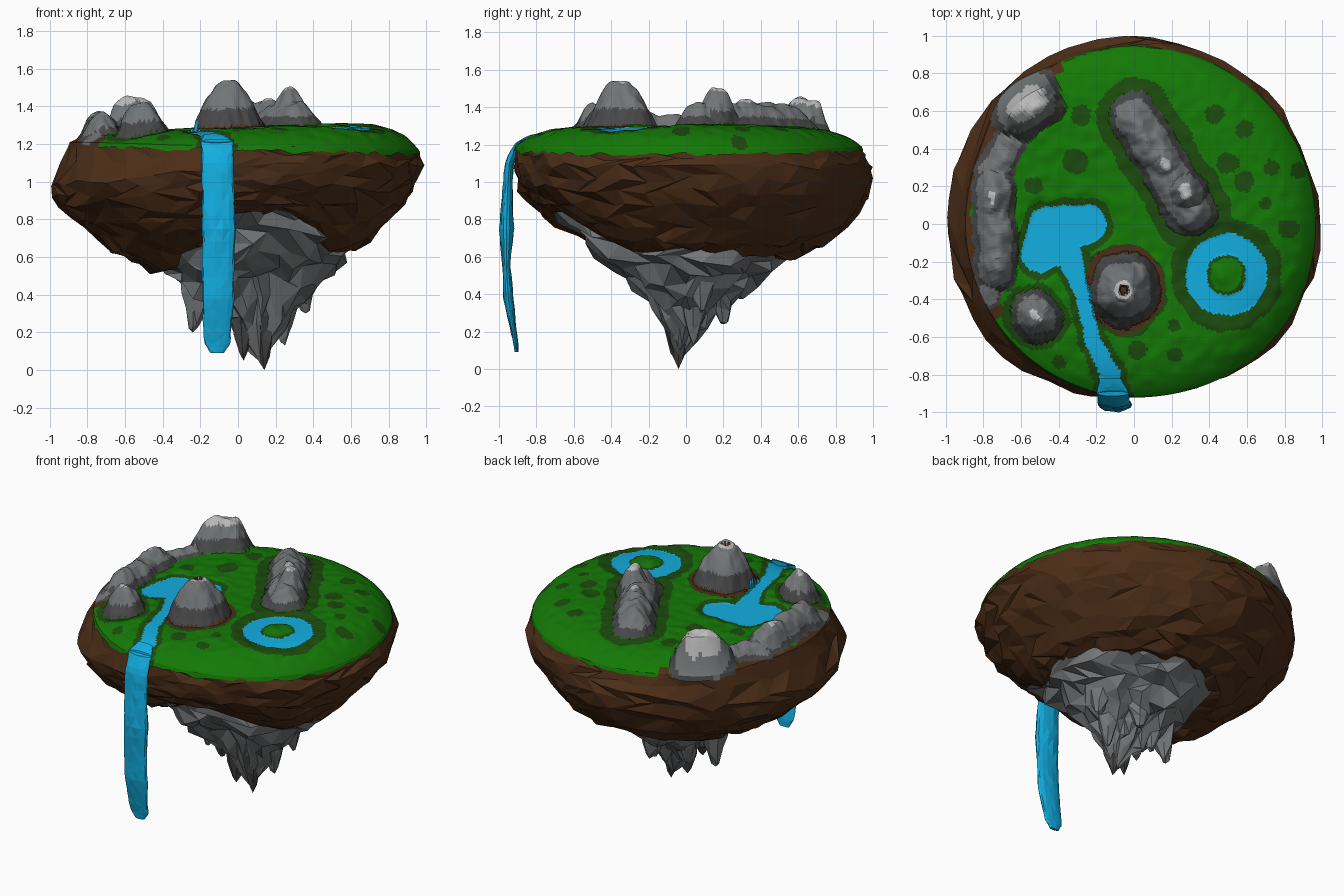
import bpy, math, random
from mathutils import Vector, noise

if "Cube" in bpy.data.objects:
    bpy.data.objects.remove(bpy.data.objects["Cube"])
random.seed(7)

COLORS = {"grass": (.007, .19, .002), "dark_grass": (.011, .07, .004), "water": (.006, .42, .75),
          "dirt": (.072, .027, .009), "rock_dark": (.065, .065, .067), "rock_mid": (.17, .18, .185),
          "rock_light": (.5, .5, .5)}
MATS = {}
for n, c in COLORS.items():
    MATS[n] = bpy.data.materials.new(n)
    MATS[n].diffuse_color = (*c, 1)


def add_mesh(name, verts, faces, mat):
    # keep only the vertices the faces use
    remap, vs, fs = {}, [], []
    for f in faces:
        for i in f:
            if i not in remap:
                remap[i] = len(vs)
                vs.append(verts[i])
        fs.append([remap[i] for i in f])
    me = bpy.data.meshes.new(name)
    me.from_pydata(vs, [], fs)
    me.materials.append(MATS[mat])
    ob = bpy.data.objects.new(name, me)
    bpy.context.collection.objects.link(ob)
    return ob


def loft(name, rings, mat, tip=None):
    n = len(rings[0])
    verts = [p for r in rings for p in r]
    faces = []
    for j in range(len(rings) - 1):
        for i in range(n):
            a, b = j * n + i, j * n + (i + 1) % n
            c, d = a + n, b + n
            faces += [(a, c, d), (a, d, b)] if random.random() < .5 else [(a, c, b), (b, c, d)]
    last = (len(rings) - 1) * n
    if tip:
        verts.append(tip)
        faces += [(last + i, len(verts) - 1, last + (i + 1) % n) for i in range(n)]
    else:
        faces.append([last + i for i in range(n)])
    faces.append(list(range(n))[::-1])
    return add_mesh(name, verts, faces, mat)


def lerp_profile(p, t):
    k = min(int(t * (len(p) - 1)), len(p) - 2)
    f = t * (len(p) - 1) - k
    return [p[k][i] * (1 - f) + p[k + 1][i] * f for i in range(len(p[0]))]


def section(profiles, th, t):
    # blend the east / north / west / south profiles (radius, height) around the island
    bump = .06 * math.exp(-((th % 6.2832 - 2.33) / .22) ** 2) * max(0, 1 - t * 6)
    s = min(0, math.sin(th))
    th -= .3 * s ** 4 * min(1, t * 2)
    c, s = math.cos(th), math.sin(th)
    ws = s * s if s > 0 else s ** 4
    a = lerp_profile(profiles["E" if c > 0 else "W"], t)
    b = lerp_profile(profiles["N" if s > 0 else "S"], t)
    return a[0] * (1 - ws) + b[0] * ws + bump, a[1] * (1 - ws) + b[1] * ws


def wob(x, y, f, seed=0):
    return noise.noise(Vector((x * f, y * f, seed)))


# dirt body
BODY = {"E": [(.955, 1.17), (1.0, 1.09), (.94, .95), (.83, .81), (.71, .69), (.58, .62), (.3, .66)],
        "N": [(.935, 1.19), (1.01, 1.08), (.98, .93), (.88, .77), (.75, .66), (.6, .59), (.3, .62)],
        "W": [(.89, 1.21), (1.01, .98), (.96, .87), (.83, .76), (.69, .64), (.47, .53), (.25, .54)],
        "S": [(.91, 1.19), (.93, 1.1), (.91, 1.0), (.83, .93), (.74, .87), (.6, .84), (.3, .8)]}
SEG, ROWS = 46, 13
rings = []
for j in range(ROWS):
    ring = []
    for i in range(SEG):
        th = 2 * math.pi * (i + (j % 2) * .5) / SEG
        k = 0 if j == 0 else 1
        th += k * random.uniform(-.04, .04)
        r, z = section(BODY, th, j / (ROWS - 1))
        r = min(r * (1 - k * random.uniform(-.006, .028)), 1.0)
        z += k * random.uniform(-.022, .022)
        ring.append((r * math.cos(th), r * math.sin(th), z))
    rings.append(ring)
loft("dirt_body", rings, "dirt")

# hanging rock core
ROCK = {"E": [(.62, .72), (.54, .6), (.39, .47), (.21, .32), (.09, .17)],
        "N": [(.62, .66), (.48, .52), (.33, .41), (.17, .3), (.09, .18)],
        "W": [(.47, .6), (.4, .5), (.32, .4), (.2, .3), (.1, .18)],
        "S": [(.73, .91), (.61, .78), (.43, .63), (.22, .53), (.11, .3)]}
rings = []
for j in range(9):
    t, ring = j / 8, []
    for i in range(26):
        th = 2 * math.pi * (i + (j % 2) * .5) / 26 + random.uniform(-.06, .06)
        r, z = section(ROCK, th, t)
        r *= random.uniform(.88, 1.08)
        z += random.uniform(-.04, .04)
        ring.append((.09 * t + .02 + r * math.cos(th), -.02 + r * math.sin(th), z))
    rings.append(ring)
loft("hanging_rock", rings, "rock_mid", (.12, -.04, .04))

# stalactite spikes: tip x, y, z, radius, top height
for n, (x, y, z, r, top) in enumerate([(-.24, .02, .2, .12, .55), (.03, -.06, .05, .12, .5), (.14, -.04, .0, .12, .45),
                                       (.25, .04, .13, .11, .5), (.36, .08, .3, .12, .58), (.12, .2, .24, .12, .5),
                                       (-.08, .08, .2, .12, .5), (-.08, -.07, .2, .11, .5)]):
    rings = []
    for f in (1, .65, .35, .12):
        rr = r * f ** .7
        rings.append([(x + (.05 - x) * .15 * f + rr * random.uniform(.8, 1.15) * math.cos(a * math.pi / 3.5),
                       y - y * .15 * f + rr * random.uniform(.8, 1.15) * math.sin(a * math.pi / 3.5),
                       z + (top - z) * f + random.uniform(-.03, .03)) for a in range(7)])
    loft("rock_spike_%d" % n, rings, "rock_dark" if n in (1, 2, 7) else "rock_mid", (x, y, z))

# terrain features: segment start, end, radius, height, light-cap limit
PEAKS = [(-.05, -.37, -.05, -.33, .19, .255, 2),
         (.0, .57, .31, .06, .135, .12, 2), (.28, .15, .27, .18, .12, .20, .94), (.06, .44, .1, .37, .12, .135, 2),
         (.16, .32, .17, .3, .12, .14, .95),
         (-.53, -.48, -.51, -.50, .13, .17, .93),
         (-.60, .61, -.54, .66, .18, .2, .8), (-.67, .42, -.76, .25, .1, .05, 2),
         (-.75, .2, -.73, -.25, .12, .1, 2), (-.75, .16, -.75, .1, .11, .12, .99), (-.73, -.2, -.73, -.22, .12, .12, 2),
         (-.76, -.3, -.78, -.38, .07, .03, 2)]
STREAM = [(-.46, -.01, .1), (-.25, .0, .105), (-.37, -.02, .12), (-.5, -.16, .1), (-.36, -.13, .07),
          (-.27, -.38, .04), (-.22, -.62, .04), (-.13, -.8, .055), (-.11, -.95, .08)]
LINKS = [(0, 2), (2, 1), (0, 3), (3, 4), (2, 4), (4, 5), (5, 6), (6, 7), (7, 8)]
SPOTS = [(-.28, .57, .05), (-.32, .33, .07), (-.53, .2, .05), (.43, .58, .05), (.59, .5, .05), (.5, .32, .06),
         (.58, .23, .05), (.73, .3, .04), (.87, .28, .04), (.7, .1, .035), (.82, -.02, .055), (-.4, -.73, .04),
         (.02, -.67, .05), (.22, -.69, .035), (.21, -.54, .035)]


def seg_dist(x, y, ax, ay, bx, by):
    dx, dy = bx - ax, by - ay
    t = max(0, min(1, ((x - ax) * dx + (y - ay) * dy) / (dx * dx + dy * dy)))
    return math.hypot(x - ax - t * dx, y - ay - t * dy), t


def terrain(x, y):
    """height above the ground and zone at a point"""
    w = .018 * wob(x, y, 9) + .008 * wob(x, y, 25, 3)
    # water distance (negative inside)
    sd = 9
    for a, b in LINKS:
        p, q = STREAM[a], STREAM[b]
        d, t = seg_dist(x, y, p[0], p[1], q[0], q[1])
        sd = min(sd, d - p[2] * (1 - t) - q[2] * t)
    moat = math.hypot(x - .49, (y + .27) * .98)
    sd_moat = abs(moat - .16) - .055
    water = min(sd, sd_moat) + w * .5
    # peaks
    best, frac, cap, edge = 0, 0, 2, 9
    for k, (ax, ay, bx, by, r, h, c) in enumerate(PEAKS):
        d = seg_dist(x, y, ax, ay, bx, by)[0] + w * 1.2
        if k < 6:
            edge = min(edge, d - r - (.07 if k in (1, 2, 3, 4) else .035))
        q = d / r
        f = (1 - q * q) ** 1.3 if 0 <= q < 1 else (1 if q < 0 else 0)
        if f * h > best:
            best, frac, cap = f * h, f, c
    volcano = math.hypot(x + .055, y + .35)
    basin = -.016 * max(0, min(1, (.06 - water) / .07))
    if water < 0 and best < .03:
        return basin, "water"
    if volcano < .06:
        return (min(best, .25) - (.03 if volcano < .024 else 0),
                "dirt" if volcano < .026 else "rock_light" if volcano < .05 else "rock_mid")
    if frac > .04:
        best += .02 * wob(x, y, 16, 5) * frac
        return best, "rock_light" if frac > cap else "rock_mid" if frac > .4 else "rock_dark"
    if math.hypot((x + .05) * 1.1, y + .34) + w < .235:
        return 0, "dirt"
    dark = edge < 0 or sd + w < .035 or sd_moat + w < (.08 if moat > .16 else .018)
    dark = dark or any(math.hypot(x - a, y - b) + w < r for a, b, r in SPOTS)
    return basin + .008 * wob(x, y, 14, 8), "dark_grass" if dark else "grass"


# terrain surface, split into one object per zone
NR, NT = 100, 280
verts, groups = [], {}


def point(rho, th):
    r, ze = section(BODY, th, 0)
    r += .004
    x, y = r * rho * math.cos(th), r * rho * math.sin(th)
    top = 1.29 + .035 * x
    return x, y, top - (top - ze) * rho ** 8


for j in range(NR + 2):
    for i in range(NT):
        th = 2 * math.pi * i / NT
        rho = (min(j, NR) + .1) / (NR + .1)
        x, y, z = point(rho, th)
        z += terrain(x, y)[0] * min(1, (1 - rho) / .09)
        if j > NR:
            x, y = x * 1.008, y * 1.008
            z = point(1, th)[2] - .025 + .02 * wob(x, y, 12, 2)
        verts.append((x, y, z))
for j in range(NR + 1):
    for i in range(NT):
        q = [j * NT + i, j * NT + (i + 1) % NT, (j + 1) * NT + (i + 1) % NT, (j + 1) * NT + i]
        cx = sum(verts[k][0] for k in q) / 4
        cy = sum(verts[k][1] for k in q) / 4
        zone = terrain(cx, cy)[1]
        # bare soil along the outer west and north-west edge
        if zone == "grass" and j > NR - 6 + 6 * wob(cx, cy, 8, 1) and 2 < math.atan2(cy, cx) % 6.283 < 3.75:
            zone = "dirt"
        groups.setdefault(zone, []).append(q)
groups.setdefault(terrain(0, 0)[1], []).append(list(range(NT)))
names = {"grass": "grass_top", "dark_grass": "dark_grass_patches", "water": "lake_stream_and_moat",
         "dirt": "bare_soil", "rock_dark": "mountain_feet", "rock_mid": "mountain_slopes", "rock_light": "mountain_tips"}
for zone, faces in groups.items():
    add_mesh(names[zone], verts, faces, zone)

# waterfall: centre x, y, z, half width, half thickness
FALL = [(-.13, -.82, 1.242, .06, .015), (-.11, -.9, 1.215, .085, .025), (-.11, -.945, 1.1, .085, .025),
        (-.105, -.955, .95, .085, .028), (-.1, -.96, .75, .09, .04), (-.105, -.96, .55, .085, .022),
        (-.105, -.95, .38, .085, .028), (-.11, -.925, .22, .075, .018), (-.11, -.91, .14, .068, .014),
        (-.11, -.905, .09, .035, .01)]
rings = []
for j in range(28):
    x, y, z, w, h = lerp_profile(FALL, j / 27)
    tilt = max(0, 1 - j / 5)
    ring = []
    for i in range(14):
        a = 2 * math.pi * i / 14
        s = h * math.sin(a) * random.uniform(.85, 1.1)
        ring.append((x + w * math.cos(a) * random.uniform(.96, 1.03), y + s * (1 - tilt), z + s * tilt))
    rings.append(ring)
loft("waterfall", rings, "water")

for m in bpy.data.materials:
    if m.users and not m.is_grease_pencil:
        m.use_nodes = True
        m.node_tree.nodes["Principled BSDF"].inputs["Base Color"].default_value = m.diffuse_color
